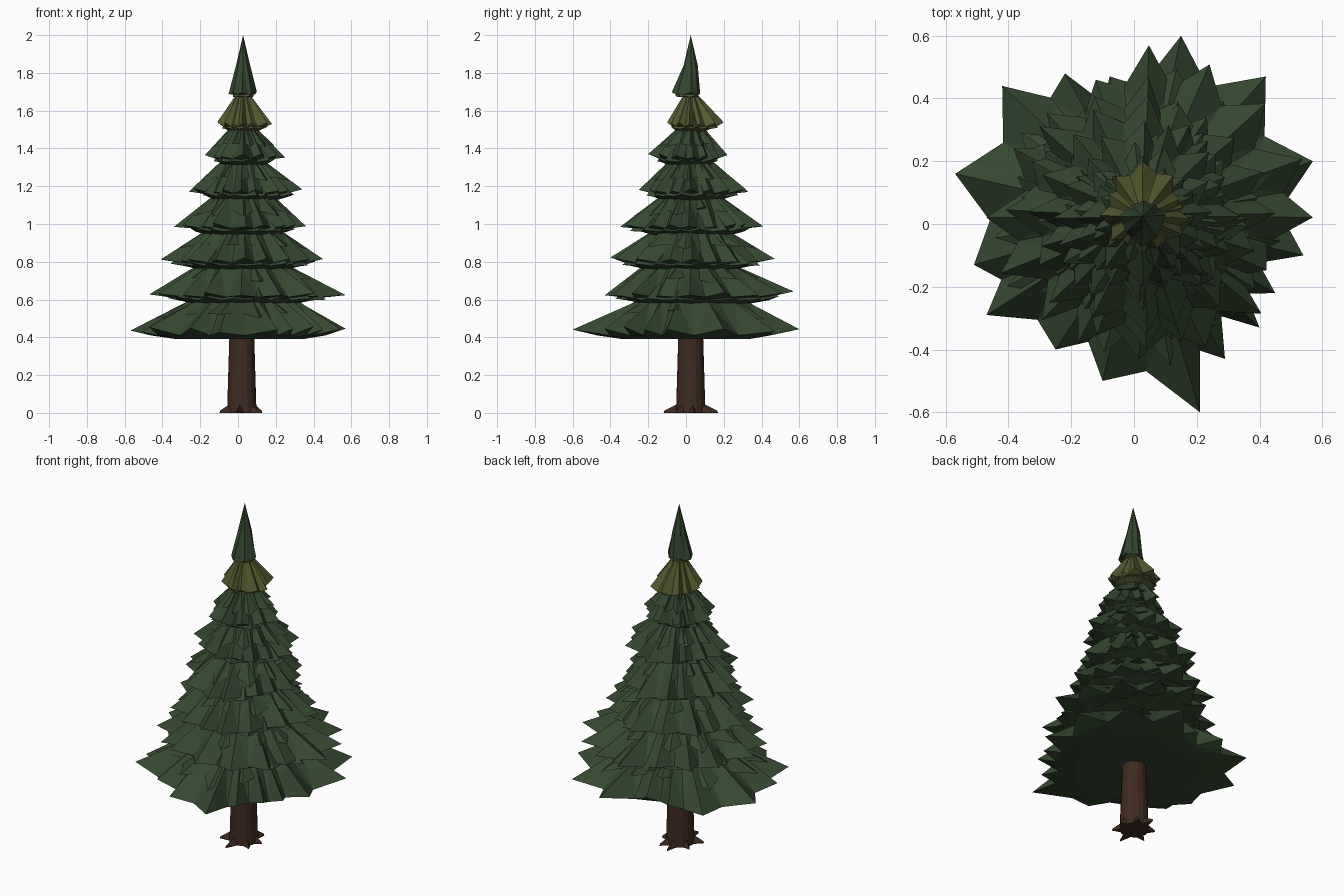
import bpy, bmesh, math, random
from mathutils import Vector

if "Cube" in bpy.data.objects:
    bpy.data.objects.remove(bpy.data.objects["Cube"])

random.seed(11)
CX, CY = 0.027, 0.025          # the tree axis sits slightly off the origin


def material(name, rgb):
    m = bpy.data.materials.new(name)
    m.diffuse_color = (*rgb, 1)
    m.use_nodes = True
    m.node_tree.nodes["Principled BSDF"].inputs["Base Color"].default_value = m.diffuse_color
    return m


GREEN = material("needles", (0.035, 0.064, 0.029))
OLIVE = material("young_needles", (0.085, 0.10, 0.029))
BROWN = material("bark", (0.05, 0.023, 0.014))


def finish(name, bm, mat):
    bmesh.ops.recalc_face_normals(bm, faces=bm.faces)
    me = bpy.data.meshes.new(name)
    bm.to_mesh(me)
    bm.free()
    me.materials.append(mat)
    ob = bpy.data.objects.new(name, me)
    bpy.context.collection.objects.link(ob)
    return ob


def star_skirt(name, tips, edge, r_top, z_top, apex, mat, notch=0.8, belly=0.0):
    """Jagged cone: tips are (angle, radius, z); notches between them sit at edge,
    and the underside bulges down by belly."""
    bm = bmesh.new()
    n = len(tips)

    def vert(a, r, z):
        return bm.verts.new((CX + r * math.cos(a), CY + r * math.sin(a), z))
    tip, val, top_t, top_v, low = [], [], [], [], []
    for i, (a, r, z) in enumerate(tips):
        b, rb, _ = tips[(i + 1) % n]
        if b < a:
            b += 2 * math.pi
        m = (a + b) / 2
        rv = notch * random.uniform(0.95, 1.05) * (r + rb) / 2
        tip.append(vert(a, r, z))
        val.append(vert(m, rv, edge))
        low.append(vert(m, rv * 0.75, edge - belly))
        top_t.append(vert(a, r_top * 1.04, z_top))
        top_v.append(vert(m, r_top * 0.94, z_top - 0.005))
    peak = bm.verts.new((CX, CY, apex))
    under = bm.verts.new((CX, CY, edge - belly))
    for i in range(n):
        j = (i + 1) % n
        for f in ((top_t[i], tip[i], val[i]), (top_t[i], val[i], top_v[i]),
                  (top_v[i], val[i], top_t[j]), (val[i], tip[j], top_t[j]),
                  (peak, top_t[i], top_v[i]), (peak, top_v[i], top_t[j]),
                  (val[i], tip[j], val[j]), (val[i], val[j], low[j]),
                  (val[i], low[j], low[i]), (under, low[i], low[j])):
            bm.faces.new(f)
    return finish(name, bm, mat)


def reach(a, ext):
    """Radius of a four-quadrant ellipse with extents (xmin, xmax, ymin, ymax)."""
    c, s = math.cos(a), math.sin(a)
    rx = ext[1] - CX if c > 0 else CX - ext[0]
    ry = ext[3] - CY if s > 0 else CY - ext[2]
    return 1 / math.sqrt((c / rx) ** 2 + (s / ry) ** 2)


def make_tips(n, ext, z, dz, scale=1.0, phase=0.0, exact=True):
    out = []
    for i in range(n):
        main = exact and i % (n // 4) == 0
        spread = 0.12 if main else 0.28
        a = 2 * math.pi * (i + phase + random.uniform(-spread, spread)) / n
        k = 1.0 if main else random.uniform(0.8, 1.0)
        out.append((a, reach(a, ext) * k * scale, z + random.uniform(0, dz)))
    return out


# lowest tier: long boughs placed individually
BOUGHS = [(.21, -.6), (.29, -.43), (.40, -.33), (.45, -.22), (.54, -.1), (.57, .2),
          (.42, .47), (.15, .6), (-.06, .46), (-.22, .48), (-.42, .44), (-.57, .16),
          (-.51, -.13), (-.47, -.29), (-.25, -.40), (-.1, -.5)]
low_tips = sorted((math.atan2(y - CY, x - CX), math.hypot(x - CX, y - CY),
                   random.uniform(0.425, 0.46)) for x, y in BOUGHS)
star_skirt("foliage_tier_1", low_tips, 0.41, 0.30, 0.585, 0.64, GREEN, .82, .018)

# tiers: extents, base z, top radius, top z, points
TIERS = [((-.57, .56, -.6, .6), .392, .30, .585, 16),
         ((-.47, .57, -.43, .57), .578, .26, .765, 16),
         ((-.41, .45, -.40, .47), .760, .215, .950, 16),
         ((-.34, .36, -.35, .41), .942, .17, 1.135, 16),
         ((-.26, .34, -.25, .33), 1.127, .125, 1.32, 16),
         ((-.175, .25, -.20, .22), 1.31, .075, 1.50, 12)]
for k, (ext, base, rt, zt, n) in enumerate(TIERS, 1):
    if k > 1:
        # main skirt and the shorter fringe below it
        star_skirt(f"foliage_tier_{k}", make_tips(n, ext, base + .04, .025), base + .035,
                   rt, zt, zt + .05, GREEN, .8, .012)
        star_skirt(f"fringe_{k}", make_tips(n, ext, base + .02, .02, .9, .5, False),
                   base + .018, rt * .9, zt - .03, zt, GREEN, .86, .018)
    # short sprigs lying on top of the skirt
    tips = []
    for a, r, _ in make_tips(11, ext, 0, 0, .82, random.random(), False):
        t = max(0, (r - rt) / (reach(a, ext) * .95 - rt))
        tips.append((a, max(r, rt * 1.08), zt + (base + .05 - zt) * t + .008))
    edge = sum(p[2] for p in tips) / len(tips) + .012
    star_skirt(f"sprigs_{k}", tips, edge, rt * .92, zt + .006, zt + .05, GREEN, .74)

# olive young tier
young = (-.11, .18, -.10, .20)
star_skirt("young_tier", make_tips(12, young, 1.525, .02), 1.515, .035, 1.685, 1.74, OLIVE, .82)
star_skirt("young_fringe", make_tips(10, young, 1.505, .015, .87, .5, False), 1.503,
           .03, 1.66, 1.70, OLIVE, .86, .012)

# pointed crown with an olive lining
crown = (-.05, .10, -.075, .075)
star_skirt("crown", make_tips(8, crown, 1.685, .02), 1.685, .036, 1.84, 2.0, GREEN, .88)
star_skirt("crown_lining", make_tips(8, crown, 1.672, .01, .9, .5, False), 1.672,
           .02, 1.78, 1.80, OLIVE, .9)

# trunk
bm = bmesh.new()
bmesh.ops.create_cone(bm, cap_ends=True, segments=16, radius1=.078, radius2=.06, depth=.6)
bmesh.ops.translate(bm, verts=bm.verts, vec=(.02, CY, .30))
finish("trunk", bm, BROWN)

# roots: low spikes round the foot
bm = bmesh.new()
for deg, r in ((8, .11), (62, .125), (95, .145), (150, .115), (205, .13), (262, .145), (318, .12)):
    a = math.radians(deg)
    d, s = Vector((math.cos(a), math.sin(a), 0)), Vector((-math.sin(a), math.cos(a), 0))
    o = Vector((.02, CY, 0))
    tip = bm.verts.new(o + d * r)
    tip_top = bm.verts.new(o + d * r * .97 + Vector((0, 0, .012)))
    left, right = (bm.verts.new(o + d * .05 + s * w) for w in (.03, -.03))
    ridge = bm.verts.new(o + d * .065 + Vector((0, 0, .05)))
    for f in ((left, tip, tip_top), (tip, right, tip_top), (left, tip_top, ridge),
              (tip_top, right, ridge), (left, ridge, right), (left, right, tip)):
        bm.faces.new(f)
finish("roots", bm, BROWN)
